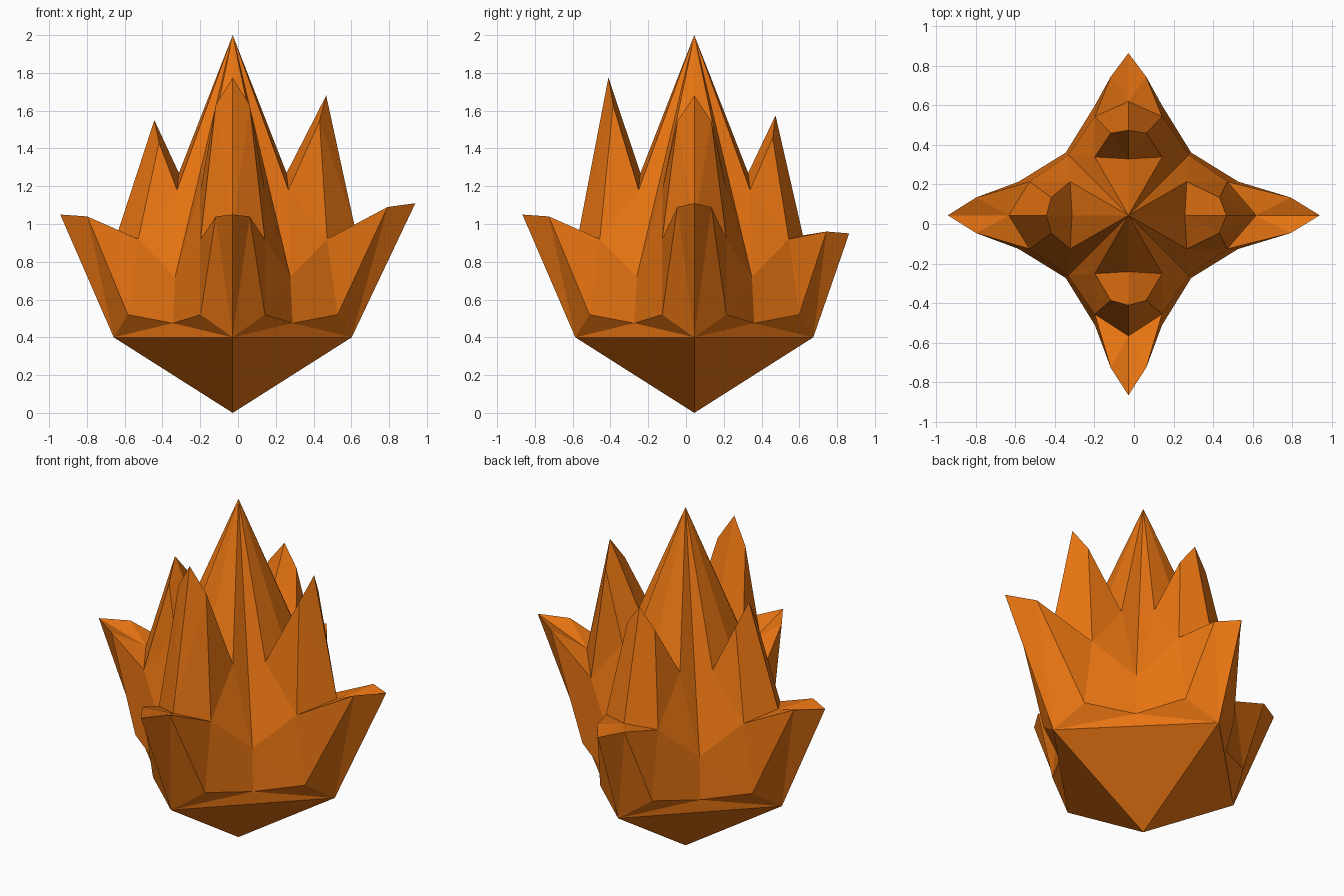
import bpy, bmesh, math
from mathutils import Vector

if "Cube" in bpy.data.objects:
    bpy.data.objects.remove(bpy.data.objects["Cube"])

AXIS = Vector((-0.028, 0.044, 0))

orange = bpy.data.materials.new("crystal orange")
orange.diffuse_color = (0.80, 0.175, 0.006, 1)
orange.use_nodes = True
orange.node_tree.nodes["Principled BSDF"].inputs["Base Color"].default_value = orange.diffuse_color

# one entry per arm: direction angle, then (radius, height) of
# leaf tip, leaf shoulder, leaf notch, tooth tip, tooth shoulder
ARMS = [
    (0,   (.967, 1.11), (.82, 1.09), (.645, .99), (.495, 1.68), (.46, 1.545)),
    (90,  (.82, .95),   (.70, .96),  (.575, .94), (.43, 1.575), (.415, 1.455)),
    (180, (.913, 1.05), (.77, 1.04), (.605, .967), (.415, 1.55), (.39, 1.43)),
    (270, (.91, 1.05),  (.77, 1.04), (.61, .965), (.455, 1.775), (.43, 1.63)),
]

bm = bmesh.new()


def face(*points):
    bm.faces.new([bm.verts.new(p) for p in points])


for angle, tip, shoulder, notch, tooth, tooth_sh in ARMS:
    a = math.radians(angle)
    out = Vector((math.cos(a), math.sin(a), 0))
    across = Vector((-out.y, out.x, 0))
    for side in (1, -1):
        def at(r, s, z):
            return AXIS + out * r + across * s * side + Vector((0, 0, z))

        bottom, apex = at(0, 0, 0), at(0, 0, 2)
        corner, mid = at(.63, 0, .4), at(.315, .315, .4)
        valley_low, valley_high = at(.317, .317, .475), at(.305, .305, .72)
        side_low, side_high = at(.555, .17, .52), at(.50, .17, .92)
        leaf_tip, leaf_sh = at(tip[0], 0, tip[1]), at(shoulder[0], .09, shoulder[1])
        leaf_notch = at(notch[0], 0, notch[1])
        tooth_tip, tooth_s = at(tooth[0], 0, tooth[1]), at(tooth_sh[0], .09, tooth_sh[1])
        inner_side, inner_mid = at(.295, .17, 1.18), at(.285, 0, 1.27)

        # pointed base and the band above it
        face(bottom, corner, mid)
        face(corner, side_low, valley_low)
        face(corner, valley_low, mid)
        # outer leaf: outside, flank and top
        face(corner, leaf_tip, leaf_sh)
        face(corner, leaf_sh, side_low)
        face(side_low, leaf_sh, side_high)
        face(side_low, side_high, valley_high)
        face(side_low, valley_high, valley_low)
        face(leaf_tip, leaf_notch, leaf_sh)
        face(leaf_sh, leaf_notch, side_high)
        # tooth: outside, flank and inside
        face(leaf_notch, tooth_tip, tooth_s)
        face(leaf_notch, tooth_s, side_high)
        face(side_high, tooth_s, inner_side)
        face(tooth_tip, inner_mid, tooth_s)
        face(tooth_s, inner_mid, inner_side)
        # central spike
        face(side_high, inner_side, valley_high)
        face(valley_high, inner_side, apex)
        face(inner_side, inner_mid, apex)

bmesh.ops.remove_doubles(bm, verts=bm.verts[:], dist=0.001)
bmesh.ops.recalc_face_normals(bm, faces=bm.faces[:])
mesh = bpy.data.meshes.new("crystal_flower")
bm.to_mesh(mesh)
bm.free()
mesh.materials.append(orange)
flower = bpy.data.objects.new("crystal_flower", mesh)
bpy.context.collection.objects.link(flower)
